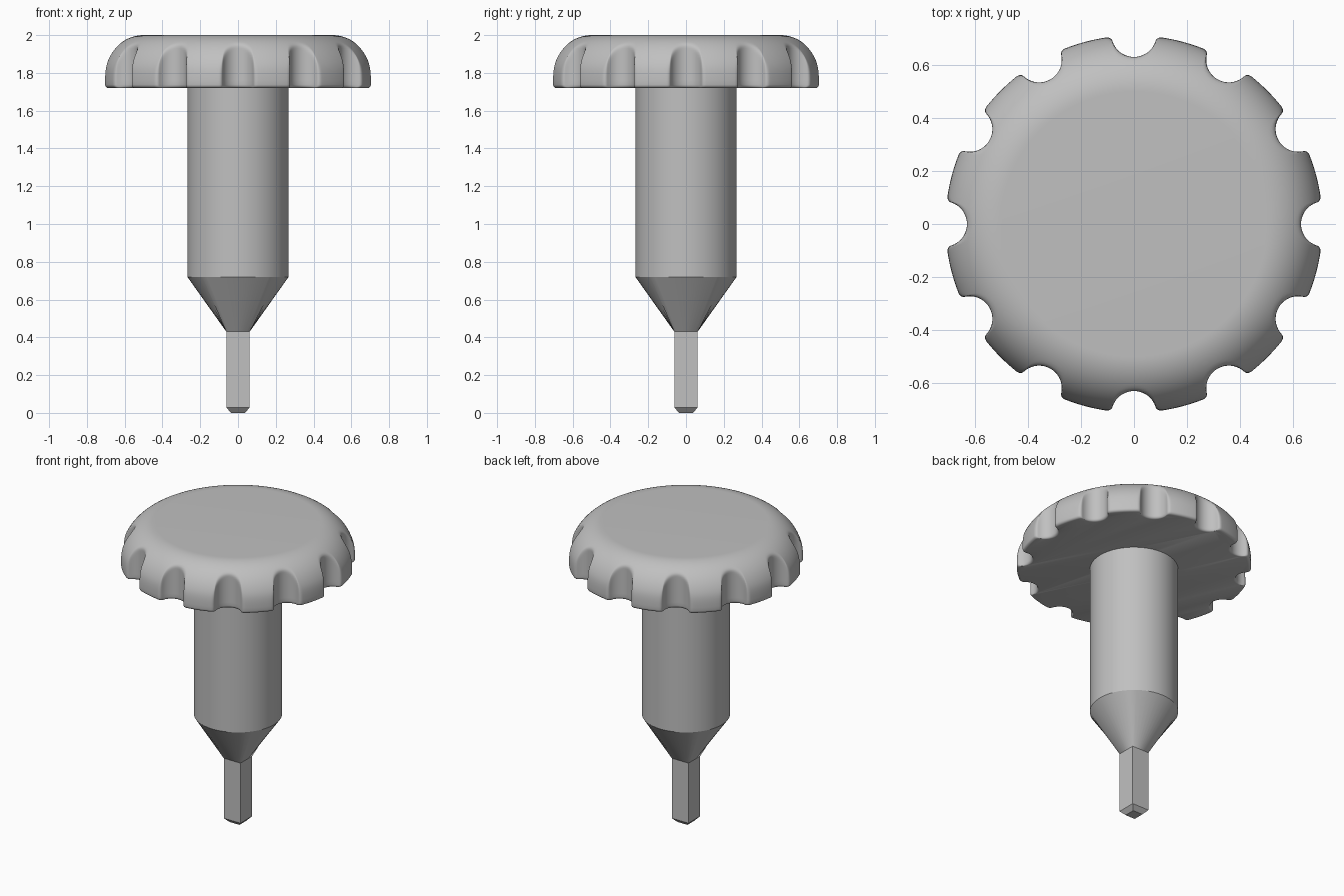
import bpy, bmesh, math
from math import sin, cos, pi, radians

if "Cube" in bpy.data.objects:
    bpy.data.objects.remove(bpy.data.objects["Cube"], do_unlink=True)

grey = bpy.data.materials.new("light grey")
grey.use_nodes = True
colour = (0.527, 0.527, 0.527, 1)
grey.diffuse_color = colour
grey.node_tree.nodes["Principled BSDF"].inputs["Base Color"].default_value = colour


def loft(name, rings, angle):
    """Skin a stack of equal-length rings, capped at both ends."""
    bm = bmesh.new()
    loops = [[bm.verts.new(p) for p in ring] for ring in rings]
    n = len(loops[0])
    for low, high in zip(loops, loops[1:]):
        for i in range(n):
            j = (i + 1) % n
            bm.faces.new((low[i], low[j], high[j], high[i]))
    bm.faces.new(loops[0][::-1])
    bm.faces.new(loops[-1])
    bmesh.ops.recalc_face_normals(bm, faces=bm.faces)
    mesh = bpy.data.meshes.new(name)
    bm.to_mesh(mesh)
    bm.free()
    mesh.materials.append(grey)
    obj = bpy.data.objects.new(name, mesh)
    bpy.context.collection.objects.link(obj)
    bpy.ops.object.select_all(action='DESELECT')
    bpy.context.view_layer.objects.active = obj
    obj.select_set(True)
    bpy.ops.object.shade_smooth_by_angle(angle=radians(angle))
    return obj


# Grip outline: twelve round scallops with filleted lobes, as (angle, radius)
R, SCALLOP, FILLET, COUNT = 0.715, 0.085, 0.025, 12
reach = R - FILLET
tip = math.acos((reach**2 + R**2 - (SCALLOP + FILLET)**2) / (2 * reach * R))
fx, fy = reach * cos(tip), reach * sin(tip)
touch = math.atan2(fy, fx - R)


def half_outline():
    pts = []
    for i in range(11):                       # scallop floor to wall
        a = pi + (touch - pi) * i / 10
        pts.append((R + SCALLOP * cos(a), SCALLOP * sin(a)))
    start = touch - pi
    for i in range(1, 7):                     # rounded lobe corner
        a = start + (tip - start) * i / 6
        pts.append((fx + FILLET * cos(a), fy + FILLET * sin(a)))
    polar = [(math.atan2(y, x), math.hypot(x, y)) for x, y in pts]
    step = pi / COUNT - tip
    return polar + [(tip + step * i / 4, R) for i in range(1, 5)]


half = half_outline()
sector = [(-a, r) for a, r in half[:0:-1]][1:] + half
outline = [(a + k * 2 * pi / COUNT, r) for k in range(COUNT) for a, r in sector]


def soft_min(a, b, k=0.015):
    h = max(k - abs(a - b), 0) / k
    return min(a, b) - h * h * k / 4


def grip_ring(z, limit, scale=1):
    ring = []
    for a, r in outline:
        s = soft_min(r, limit) * scale
        ring.append((s * cos(a), s * sin(a), z))
    return ring


# Scalloped grip: rounded lower rim, domed shoulder, flat top
BASE, RIM = 1.72, 0.018
rings = []
for i in range(5):
    t = i / 4 * pi / 2
    rings.append(grip_ring(BASE + RIM * (1 - cos(t)), R, 1 - RIM * (1 - sin(t)) / R))
for i in range(25):
    t = i / 24 * pi / 2
    rings.append(grip_ring(1.76 + 0.24 * sin(t), 0.5 + 0.215 * cos(t)))
loft("scalloped_grip", rings, 40)


def circle(r, z, n=48):
    return [(r * cos(2 * pi * i / n), r * sin(2 * pi * i / n), z) for i in range(n)]


def square(half_width, z, n=48):
    ring = []
    for x, y, _ in circle(1, z, n):
        s = half_width / max(abs(x), abs(y))
        ring.append((x * s, y * s, z))
    return ring


# Round barrel, its taper into a square, and the chamfered square tip
loft("barrel", [circle(0.268, 0.72), circle(0.268, 1.73)], 30)
loft("taper", [square(0.062, 0.43), circle(0.268, 0.72)], 30)


def corners(h, z):
    return [(h, h, z), (-h, h, z), (-h, -h, z), (h, -h, z)]


loft("square_tip", [corners(0.036, 0), corners(0.062, 0.028), corners(0.062, 0.44)], 20)
